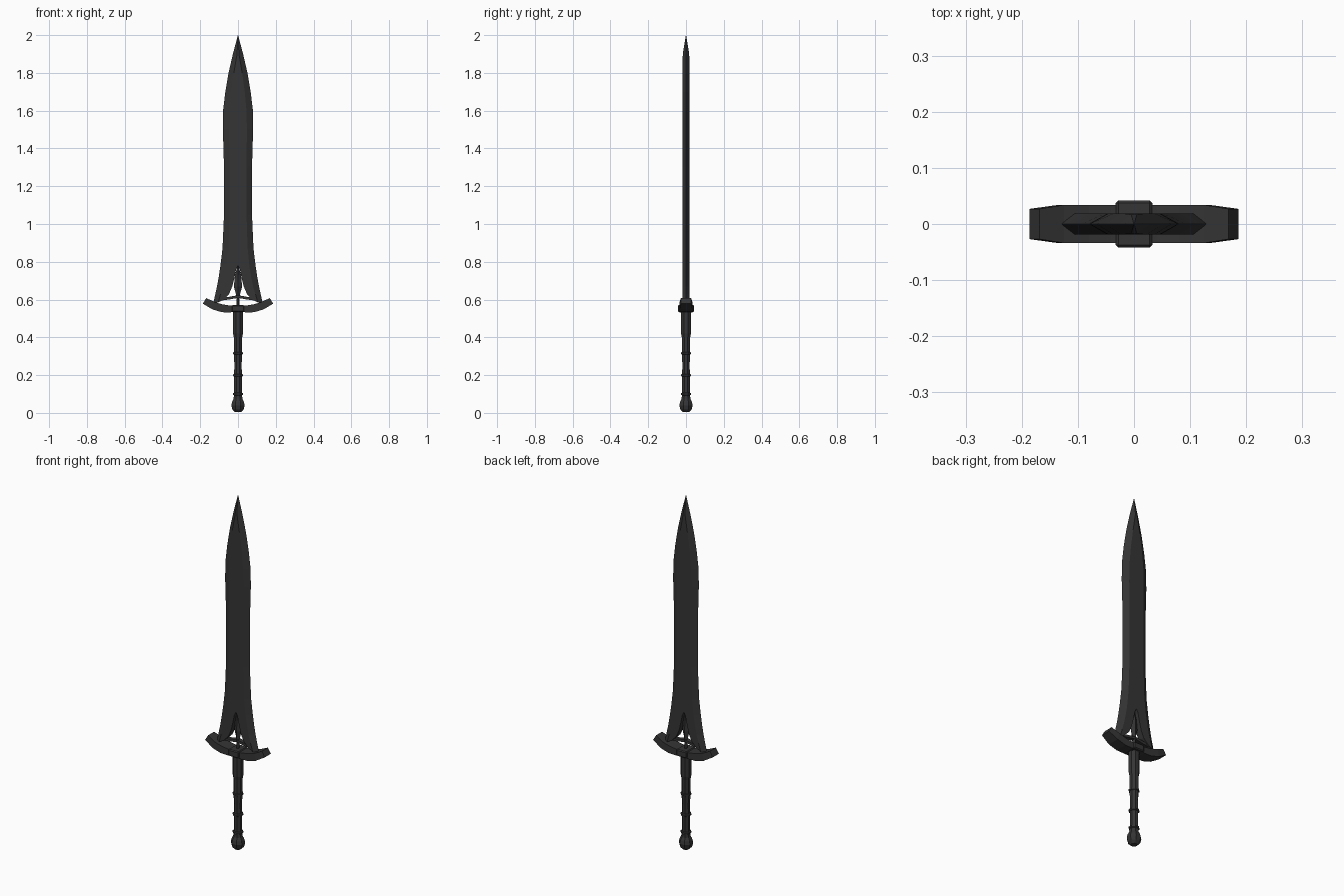
import bpy, bmesh, math

mat = bpy.data.materials.new("dark_metal")
mat.diffuse_color = (0.035, 0.035, 0.035, 1)


def finish(name, bm, mirror=False):
    bmesh.ops.remove_doubles(bm, verts=bm.verts, dist=1e-5)
    bmesh.ops.recalc_face_normals(bm, faces=bm.faces)
    me = bpy.data.meshes.new(name)
    bm.to_mesh(me)
    bm.free()
    me.materials.append(mat)
    ob = bpy.data.objects.new(name, me)
    bpy.context.collection.objects.link(ob)
    if mirror:
        m = ob.modifiers.new("mirror", 'MIRROR')
        m.use_clip = True
        m.merge_threshold = 0.0005
    return ob


def loft(name, rings, caps=(True, True), mirror=False, skip=None):
    """Join closed rings of points into a skin; skip(ring, side) leaves a side open."""
    bm = bmesh.new()
    vs = [[bm.verts.new(p) for p in r] for r in rings]
    n = len(rings[0])
    for i in range(len(vs) - 1):
        for j in range(n):
            if skip and skip(i, j):
                continue
            k = (j + 1) % n
            bm.faces.new((vs[i][j], vs[i][k], vs[i + 1][k], vs[i + 1][j]))
    if caps[0]:
        bm.faces.new(vs[0])
    if caps[1]:
        bm.faces.new(vs[-1])
    return finish(name, bm, mirror)


def lathe(name, profile, sides=8):
    off = math.pi / sides
    loft(name, [[(r * math.cos(off + 2 * math.pi * k / sides),
                  r * math.sin(off + 2 * math.pi * k / sides), z)
                 for k in range(sides)] for r, z in profile])


# Blade half: z, edge x, ridge x, inner x, half thickness, inner z lift
stations = [
    (0.585, 0.130, 0.105, 0.080, 0.019, 0.012),
    (0.63, 0.120, 0.092, 0.047, 0.019, 0.0),
    (0.67, 0.111, 0.080, 0.030, 0.019, 0.0),
    (0.72, 0.102, 0.070, 0.018, 0.019, 0.0),
    (0.76, 0.096, 0.063, 0.010, 0.019, 0.0),
    (0.78, 0.093, 0.060, 0, 0.019, 0),
    (0.87, 0.082, 0.051, 0, 0.019, 0),
    (1.05, 0.074, 0.045, 0, 0.019, 0),
    (1.30, 0.074, 0.045, 0, 0.019, 0),
    (1.50, 0.080, 0.047, 0, 0.019, 0),
    (1.60, 0.079, 0.045, 0, 0.019, 0),
    (1.70, 0.067, 0.036, 0, 0.019, 0),
    (1.80, 0.050, 0.022, 0, 0.019, 0),
    (1.90, 0.027, 0.005, 0, 0.017, 0),
    (1.998, 0.001, 0.0005, 0, 0.001, 0),
]
rings = [[(xo, 0, z), (xr, t, z), (xi, t, z + dz), (xi, -t, z + dz), (xr, -t, z)]
         for z, xo, xr, xi, t, dz in stations]
loft("blade", rings, mirror=True,
     skip=lambda i, j: j == 2 and stations[i][3] == 0)

# Spike in the arch at the root of the blade
loft("blade_root_spike", [[(w, 0, z), (0, t, z), (-w, 0, z), (0, -t, z)]
     for z, w, t in [(0.55, 0.007, 0.012), (0.62, 0.009, 0.014),
                     (0.67, 0.022, 0.012), (0.73, 0.016, 0.010), (0.78, 0.002, 0.008)]])

# Curved bar between the two blade legs
loft("blade_root_bar", [[(x, -0.012, z - 0.007), (x, 0.012, z - 0.007),
                        (x, 0.012, z + 0.007), (x, -0.012, z + 0.007)]
     for x, z in [(-0.085, 0.602), (-0.05, 0.607), (0, 0.616), (0.05, 0.607), (0.085, 0.602)]])

# Crescent guard: bottom x/z, top x/z, half depth
guard = [
    (0.0, 0.542, 0.0, 0.566, 0.034),
    (0.04, 0.532, 0.04, 0.568, 0.034),
    (0.085, 0.533, 0.08, 0.574, 0.034),
    (0.135, 0.548, 0.125, 0.587, 0.034),
    (0.186, 0.578, 0.168, 0.608, 0.027),
]
loft("guard", [[(xb, -y, zb), (xb, y, zb), (xt, y, zt), (xt, -y, zt)]
     for xb, zb, xt, zt, y in guard], caps=(False, True), mirror=True)

# Guard centre block
bm = bmesh.new()
bmesh.ops.create_cube(bm, size=1)
for v in bm.verts:
    v.co = (v.co.x * 0.066, v.co.y * 0.084, 0.553 + v.co.z * 0.038)
bmesh.ops.bevel(bm, geom=bm.edges[:], offset=0.005, segments=1, affect='EDGES')
finish("guard_block", bm)

# Grip, binding rings and pommel
lathe("grip", [(0.022, 0.07), (0.022, 0.20), (0.021, 0.26), (0.024, 0.32),
               (0.024, 0.40), (0.028, 0.42), (0.029, 0.545)])
for i, z in enumerate((0.10, 0.20, 0.316)):
    lathe("grip_ring_%d" % (i + 1), [(0.023, z - 0.007), (0.028, z - 0.004),
                                     (0.028, z + 0.004), (0.023, z + 0.007)])
lathe("pommel", [(0.018, 0.004), (0.032, 0.018), (0.038, 0.04), (0.034, 0.058),
                 (0.025, 0.075), (0.024, 0.09)])
